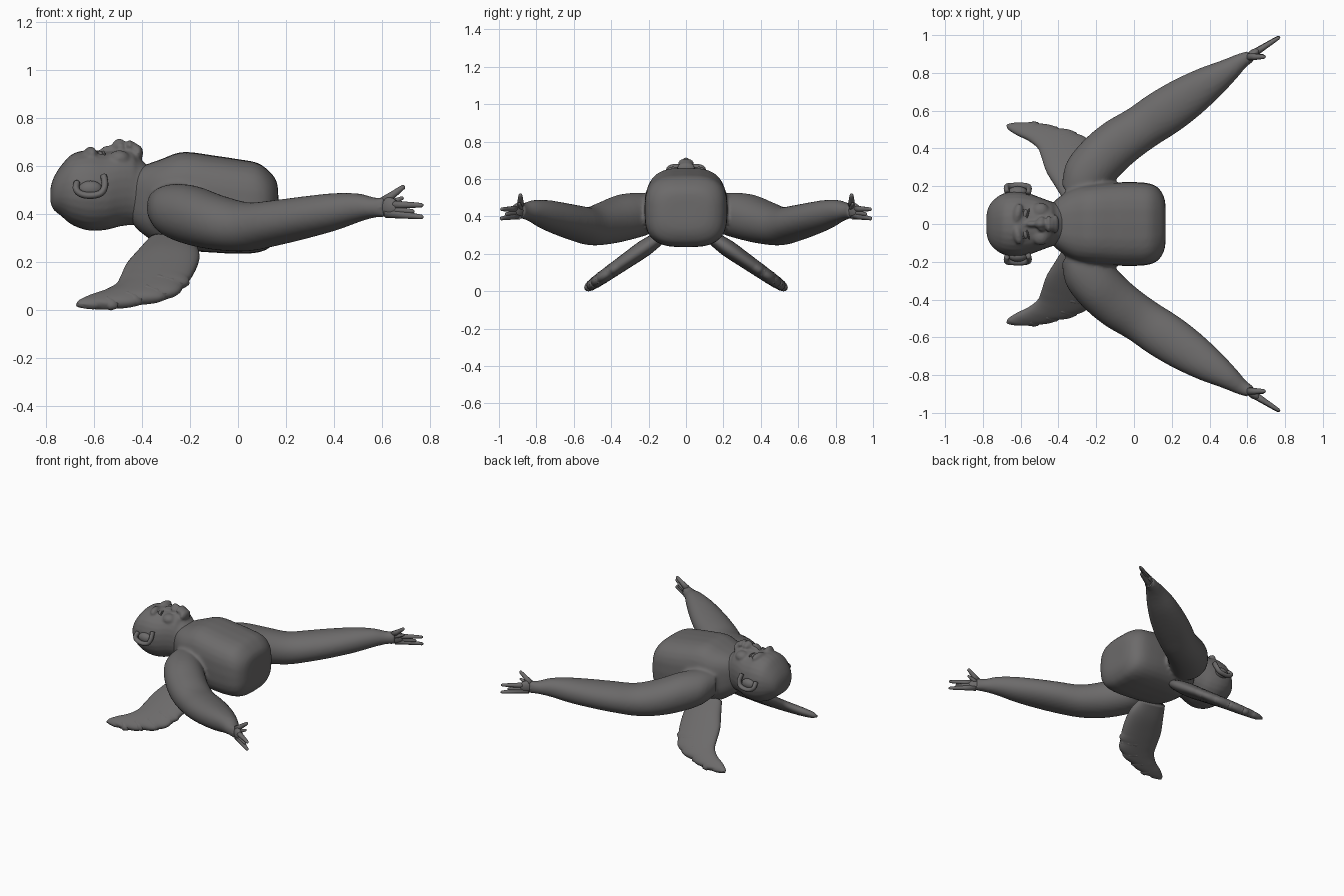
import bpy, bmesh, math
from mathutils import Vector, Matrix

if "Cube" in bpy.data.objects:
    bpy.data.objects.remove(bpy.data.objects["Cube"])

stone = bpy.data.materials.new("dark grey stone")
stone.use_nodes = True
stone.diffuse_color = (0.15, 0.145, 0.145, 1)
stone.node_tree.nodes["Principled BSDF"].inputs["Base Color"].default_value = stone.diffuse_color


def spline(keys, steps):
    """Catmull-Rom through rows of numbers."""
    rows = []
    for i in range(len(keys) - 1):
        p = [Vector(keys[min(max(j, 0), len(keys) - 1)]) for j in range(i - 1, i + 3)]
        for s in range(steps):
            t = s / steps
            rows.append(p[1] + (p[2] - p[0]) * t / 2
                        + (2 * p[0] - 5 * p[1] + 4 * p[2] - p[3]) * t * t / 2
                        + (3 * p[1] - p[0] - 3 * p[2] + p[3]) * t ** 3 / 2)
    return rows + [Vector(keys[-1])]


def loft(bm, rings, power=2.0, sides=28):
    """Skin superellipse rings given as (centre, half axis, half axis)."""
    def curve(v):
        return math.copysign(abs(v) ** (2 / power), v)
    loops = []
    for c, a, b in rings:
        angles = [2 * math.pi * k / sides for k in range(sides)]
        loops.append([bm.verts.new(c + a * curve(math.cos(t)) + b * curve(math.sin(t)))
                      for t in angles])
    for p, q in zip(loops, loops[1:]):
        for k in range(sides):
            n = (k + 1) % sides
            bm.faces.new((p[k], p[n], q[n], q[k]))
    bm.faces.new(loops[0][::-1])
    bm.faces.new(loops[-1])


def ball(bm, centre, radii, turn=0):
    m = Matrix.Translation(centre) @ Matrix.Rotation(turn, 4, "Z") @ Matrix.Diagonal((*radii, 1))
    bmesh.ops.create_uvsphere(bm, u_segments=20, v_segments=12, radius=1, matrix=m)


def finish(name, bm, voxel=0, smooth=0):
    bmesh.ops.recalc_face_normals(bm, faces=bm.faces)
    for f in bm.faces:
        f.smooth = True
    mesh = bpy.data.meshes.new(name)
    bm.to_mesh(mesh)
    bm.free()
    mesh.materials.append(stone)
    ob = bpy.data.objects.new(name, mesh)
    bpy.context.collection.objects.link(ob)
    if voxel:
        mod = ob.modifiers.new("fuse", "REMESH")
        mod.mode, mod.voxel_size, mod.use_smooth_shade = "VOXEL", voxel, True
    if smooth:
        mod = ob.modifiers.new("soften", "SMOOTH")
        mod.factor, mod.iterations = 0.5, smooth
    return ob


def trunk(bm, keys, power):
    """Rings along x from rows of (x, bottom, top, half width)."""
    loft(bm, [(Vector((x, 0, (lo + hi) / 2)), Vector((0, w, 0)), Vector((0, 0, (hi - lo) / 2)))
              for x, lo, hi, w in spline(keys, 4)], power)


# Torso and arms, fused into one skin
body = bmesh.new()
trunk(body, [(-.44, .36, .57, .10), (-.40, .32, .60, .14), (-.32, .27, .63, .19),
             (-.23, .25, .66, .21), (-.1, .24, .645, .22), (0, .235, .63, .222),
             (.08, .24, .615, .215), (.13, .26, .58, .19), (.16, .31, .54, .14),
             (.168, .36, .49, .08)], 3)
# rows of centre x, y, z, half width, half height
ARM = [(-.34, .15, .43, .07, .07), (-.28, .22, .415, .13, .11), (-.19, .33, .395, .135, .125),
       (-.08, .43, .365, .13, .115), (.04, .51, .348, .122, .102), (.16, .59, .365, .125, .095),
       (.28, .67, .387, .115, .088), (.4, .75, .41, .092, .078), (.5, .815, .427, .063, .06),
       (.57, .865, .428, .042, .042), (.62, .89, .43, .032, .045)]
ACROSS = Vector((-.6, .8, 0))
for side in (1, -1):
    flip = Vector((1, side, 1))
    loft(body, [(Vector((x, y, z)) * flip, ACROSS * flip * w, Vector((0, 0, h)))
                for x, y, z, w, h in spline(ARM, 4)], 2.1)
finish("torso_and_arms", body, .011, 6)

# Head with brow, cheeks, nose, lips and chin
head = bmesh.new()
trunk(head, [(-.782, .45, .51, .04), (-.77, .42, .55, .09), (-.74, .395, .60, .13),
             (-.69, .355, .652, .162), (-.62, .332, .668, .172), (-.55, .335, .662, .16),
             (-.49, .35, .67, .138), (-.44, .355, .665, .12), (-.41, .35, .63, .115),
             (-.34, .34, .58, .13)], 2.2)
ball(head, (-.495, 0, .68), (.032, .026, .036))
ball(head, (-.535, 0, .668), (.04, .016, .02))
ball(head, (-.452, 0, .685), (.013, .045, .026))
ball(head, (-.433, 0, .675), (.013, .038, .026))
ball(head, (-.418, 0, .655), (.022, .05, .035))
for side in (1, -1):
    ball(head, (-.615, .055 * side, .652), (.026, .055, .03), -.2 * side)
    ball(head, (-.495, .068 * side, .632), (.045, .045, .035))
    ball(head, (-.49, .024 * side, .678), (.018, .016, .02))
finish("head", head, .008, 3)

for side, label in ((1, "left"), (-1, "right")):
    flip = Vector((1, side, 1))

    # Eyeball with raised lids
    eye = bmesh.new()
    ball(eye, (-.577, .052 * side, .650), (.013, .026, .014), -.25 * side)
    for dx in (-.015, .015):
        ball(eye, (-.577 + dx, .052 * side, .651), (.005, .03, .014), -.25 * side)
    finish(label + "_eye", eye)

    # Ear: flat shell with a curled rim
    ear = bmesh.new()
    ball(ear, (-.615, .17 * side, .505), (.05, .03, .035))
    rim = spline([(-.672, .17, .53), (-.675, .195, .505), (-.655, .2, .485), (-.615, .202, .478),
                  (-.572, .2, .488), (-.555, .19, .52), (-.56, .165, .56)], 4)
    rows = []
    for i, p in enumerate(rim):
        along = (rim[min(i + 1, len(rim) - 1)] - rim[max(i - 1, 0)]).normalized()
        out = along.cross(Vector((0, 1, 0))).normalized()
        rows.append((p * flip, out * flip * .014, along.cross(out) * flip * .017))
    loft(ear, rows, sides=12)
    finish(label + "_ear", ear)

    # Hand: palm, upright thumb and tapering fingers
    hand = bmesh.new()
    ball(hand, Vector((.625, .895, .43)) * flip, (.055, .024, .042), .65 * side)
    for tip, root, r in (((.695, .885, .518), (.61, .885, .455), .018),
                         ((.69, .892, .47), (.62, .885, .44), .014),
                         ((.772, .99, .438), (.63, .9, .44), .017),
                         ((.772, .992, .388), (.62, .895, .405), .018),
                         ((.735, .965, .412), (.62, .895, .42), .016)):
        a, b = Vector(root), Vector(tip)
        d = (b - a).normalized()
        u = d.cross(Vector((0, 0, 1))).normalized()
        v = d.cross(u)
        loft(hand, [(a.lerp(b, t) * flip, u * flip * r * s, v * flip * r * s)
                    for t, s in ((0, 1.2), (.4, .9), (.75, .7), (.95, .55), (1, .25))], sides=10)
    finish(label + "_hand", hand)

    # Wing: thick blade swept toward the head, scalloped along the trailing edge
    wing = bmesh.new()
    # rows of leading x, y and trailing x, y in the wing plane, then thickness
    BLADE = [(-.37, .03, -.18, .06, .035), (-.42, .13, -.16, .16, .045),
             (-.465, .22, -.185, .28, .042), (-.49, .31, -.23, .38, .038),
             (-.51, .37, -.30, .455, .035), (-.56, .42, -.40, .49, .032),
             (-.62, .455, -.50, .52, .028), (-.665, .49, -.58, .525, .022),
             (-.675, .515, -.64, .525, .01)]
    down, normal = Vector((0, .82, -.57)), Vector((0, .57, .82))
    base = Vector((0, .10, .315))
    rows = []
    for i, (lx, lv, tx, tv, thick) in enumerate(spline(BLADE, 6)):
        scallop = .012 * abs(math.sin(i * math.pi / 6)) if i > 15 else 0
        lead = base + Vector((lx, 0, 0)) + down * lv
        trail = base + Vector((tx + scallop, 0, 0)) + down * (tv + scallop * .4)
        rows.append(((lead + trail) / 2 * flip, (trail - lead) / 2 * flip, normal * flip * thick))
    loft(wing, rows, 2.3, 32)
    # feather ridges fanning over the lower surface
    for k in range(4):
        row = BLADE[3 + k]
        a = base + Vector((row[0] * .55 + row[2] * .45, 0, 0)) + down * (row[1] * .55 + row[3] * .45)
        b = base + Vector((row[2], 0, 0)) + down * row[3]
        d = (b - a).normalized()
        u = d.cross(normal)
        loft(wing, [(a.lerp(b, t) * flip, u * flip * s * .032, normal * flip * row[4] * h)
                    for t, s, h in ((0, .3, .9), (.3, .9, 1.04), (.7, 1, .85), (.98, .5, .4))], sides=14)
    finish(label + "_wing", wing)
